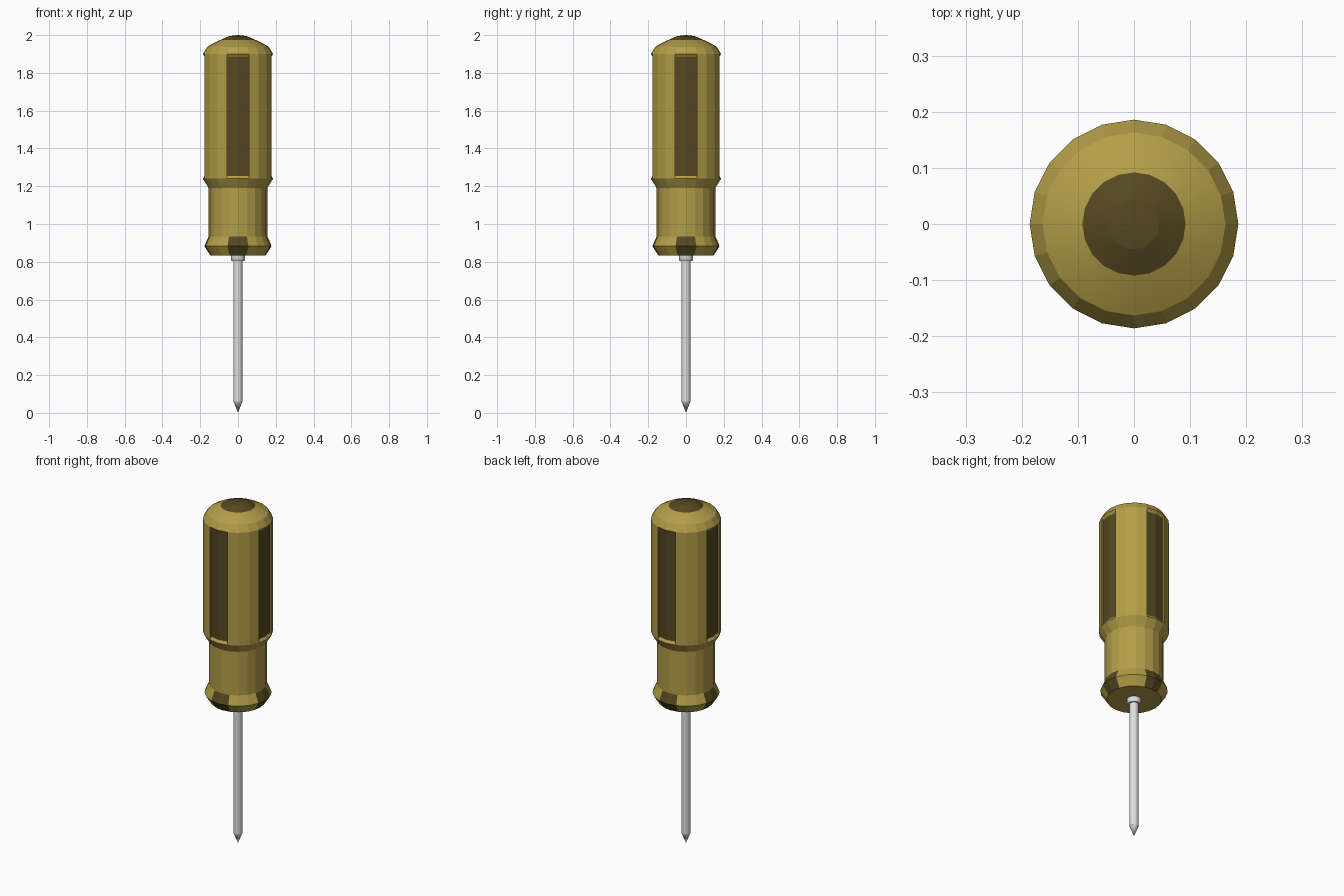
import bpy
import bmesh
from math import sin, cos, pi, radians, atan2, degrees

cube = bpy.data.objects.get("Cube")
if cube:
    bpy.data.objects.remove(cube)


def material(name, rgb):
    mat = bpy.data.materials.new(name)
    mat.use_nodes = True
    mat.diffuse_color = (*rgb, 1)
    mat.node_tree.nodes["Principled BSDF"].inputs["Base Color"].default_value = (*rgb, 1)
    return mat


mustard = material("mustard plastic", (0.45, 0.34, 0.065))
brown = material("dark brown grip", (0.09, 0.065, 0.015))
steel = material("steel", (0.74, 0.74, 0.74))


def lathe(name, profile, sides, mats, edit=None, smooth_angle=30):
    """Turn a (radius, height) profile round z, closing it at both ends."""
    bm = bmesh.new()
    rings = []
    for r, z in profile:
        if r == 0:
            rings.append([bm.verts.new((0, 0, z))] * sides)
        else:
            rings.append([bm.verts.new((r * cos(2 * pi * i / sides),
                                        r * sin(2 * pi * i / sides), z))
                          for i in range(sides)])
    for low, high in zip(rings, rings[1:]):
        for i in range(sides):
            j = (i + 1) % sides
            corners = dict.fromkeys((low[i], low[j], high[j], high[i]))
            bm.faces.new(list(corners))
    for ring, flip in ((rings[0], True), (rings[-1], False)):
        if ring[0] != ring[1]:
            bm.faces.new(ring[::-1] if flip else ring)
    if edit:
        edit(bm)
    bmesh.ops.recalc_face_normals(bm, faces=bm.faces)
    mesh = bpy.data.meshes.new(name)
    bm.to_mesh(mesh)
    bm.free()
    obj = bpy.data.objects.new(name, mesh)
    bpy.context.collection.objects.link(obj)
    for m in mats:
        mesh.materials.append(m)
    bpy.ops.object.select_all(action='DESELECT')
    obj.select_set(True)
    bpy.context.view_layer.objects.active = obj
    bpy.ops.object.shade_smooth_by_angle(angle=radians(smooth_angle))


def quarter(face):
    """Nearest of the four main directions, or None when further than one facet."""
    c = face.calc_center_median()
    angle = degrees(atan2(c.y, c.x))
    near = round(angle / 90)
    return near % 4 if abs(angle - near * 90) < 18 and c.xy.length > 0.01 else None


def grip_details(bm):
    # Painted patches on the flared foot, and the pommel button
    for f in bm.faces:
        z = f.calc_center_median().z
        if z > 1.976 or (z < 0.94 and quarter(f) is not None):
            f.material_index = 1
    # Four recessed strips, sunk straight in with sloping ends
    body = [f for f in bm.faces if 1.3 < f.calc_center_median().z < 1.8]
    strips = [[f for f in body if quarter(f) == q] for q in range(4)]
    for q, strip in enumerate(strips):
        new = bmesh.ops.extrude_face_region(bm, geom=strip)["geom"]
        for v in (g for g in new if isinstance(g, bmesh.types.BMVert)):
            v.co.x -= 0.01 * cos(q * pi / 2)
            v.co.y -= 0.01 * sin(q * pi / 2)
            v.co.z += 0.015 if v.co.z < 1.5 else -0.015
        for f in (g for g in new if isinstance(g, bmesh.types.BMFace)):
            f.material_index = 1
        bmesh.ops.delete(bm, geom=strip, context='FACES')


# Handle, from flared foot through waist and grip to domed end
lathe("handle", [(0.145, 0.832), (0.178, 0.883), (0.155, 0.935), (0.155, 1.19),
                 (0.186, 1.24), (0.186, 1.9), (0.163, 1.938), (0.13, 1.957),
                 (0.092, 1.975), (0.045, 1.995), (0, 2.0)],
      20, [mustard, brown], grip_details, smooth_angle=12)

# Collar where the shaft enters the handle
lathe("collar", [(0.033, 0.803), (0.038, 0.812), (0.038, 0.84)], 20, [steel])

# Round shaft
lathe("shaft", [(0.024, 0.06), (0.024, 0.83)], 16, [steel])

# Pointed tip
lathe("tip", [(0, 0), (0.024, 0.062)], 16, [steel])
